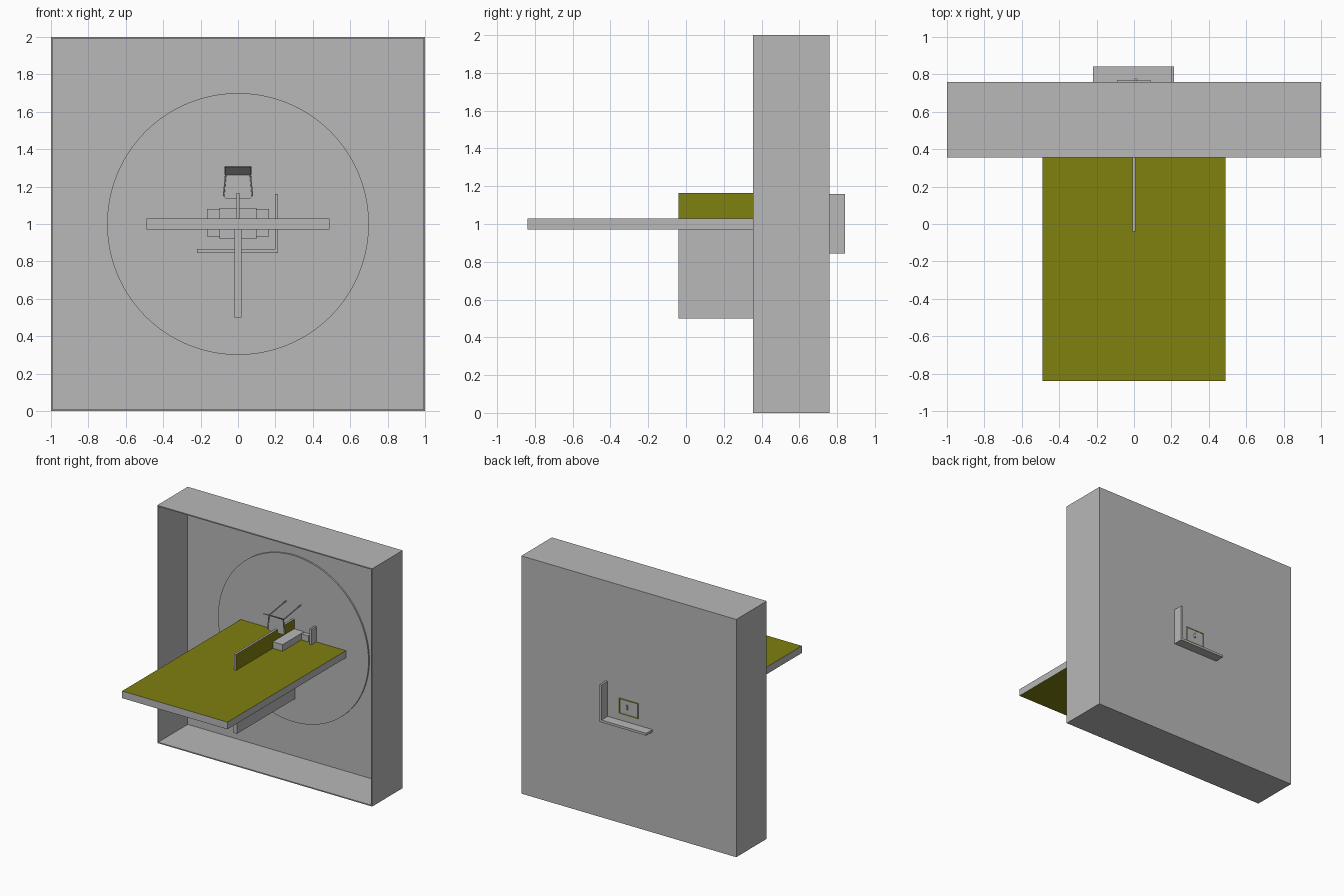
import bpy, bmesh
from mathutils import Vector

if "Cube" in bpy.data.objects:
    bpy.data.objects.remove(bpy.data.objects["Cube"], do_unlink=True)


def material(name, rgb):
    m = bpy.data.materials.new(name)
    m.use_nodes = True
    m.diffuse_color = (*rgb, 1)
    m.node_tree.nodes["Principled BSDF"].inputs["Base Color"].default_value = (*rgb, 1)
    return m


GREY = material("plain grey", (0.48, 0.48, 0.48))
OLIVE = material("olive", (0.215, 0.215, 0.005))


def finish(name, bm, olive_axis=None):
    """Turn a bmesh into an object; faces along olive_axis become olive."""
    bmesh.ops.recalc_face_normals(bm, faces=bm.faces)
    if olive_axis is not None:
        for f in bm.faces:
            f.material_index = int(abs(f.normal[olive_axis]) > 0.9)
    me = bpy.data.meshes.new(name)
    bm.to_mesh(me)
    bm.free()
    me.materials.append(GREY)
    me.materials.append(OLIVE)
    ob = bpy.data.objects.new(name, me)
    bpy.context.collection.objects.link(ob)
    return ob


def box(name, x, y, z, olive_axis=None):
    bm = bmesh.new()
    bmesh.ops.create_cube(bm, size=1)
    for v in bm.verts:
        v.co = [(r[0] + r[1]) / 2 + c * (r[1] - r[0]) for r, c in zip((x, y, z), v.co)]
    return finish(name, bm, olive_axis)


def prism(name, points, offset):
    """Extrude a flat outline by an offset."""
    bm = bmesh.new()
    face = bm.faces.new([bm.verts.new(p) for p in points])
    new = bmesh.ops.extrude_face_region(bm, geom=[face])["geom"]
    verts = [g for g in new if isinstance(g, bmesh.types.BMVert)]
    bmesh.ops.translate(bm, verts=verts, vec=offset)
    return finish(name, bm)


def rod(name, start, end, radius, sides=12):
    a, b = Vector(start), Vector(end)
    bm = bmesh.new()
    bmesh.ops.create_cone(bm, cap_ends=True, segments=sides, radius1=radius,
                          radius2=radius, depth=(b - a).length)
    turn = (b - a).to_track_quat("Z", "Y")
    for v in bm.verts:
        v.co = turn @ v.co + (a + b) / 2
    return finish(name, bm)


# Open-fronted casing: inset the front face and push it back
FRONT, BACK, WALL = 0.355, 0.76, 0.013
INNER = BACK - WALL
DISC = INNER - 0.012
casing = box("casing", (-1, 1), (FRONT, BACK), (0, 2))
bm = bmesh.new()
bm.from_mesh(casing.data)
front = min(bm.faces, key=lambda f: f.calc_center_median().y)
bmesh.ops.inset_region(bm, faces=[front], thickness=WALL)
new = bmesh.ops.extrude_discrete_faces(bm, faces=[front])["faces"]
bmesh.ops.translate(bm, verts=new[0].verts, vec=(0, INNER - FRONT, 0))
bm.to_mesh(casing.data)
bm.free()

# Round plate on the inner back wall
disc = rod("round_plate", (0, INNER, 1), (0, DISC, 1), 0.7, 96)
for p in disc.data.polygons:
    p.use_smooth = abs(p.normal.y) < 0.5

# Shelf and upright fins
box("shelf", (-0.49, 0.49), (-0.84, DISC), (0.97, 1.03), 2)
box("upper_fin", (-0.009, 0.009), (-0.04, DISC), (1.03, 1.165), 0)
box("lower_fin", (-0.018, 0.018), (-0.04, DISC), (0.5, 0.97))

# Central block and its mounting flange
box("central_block", (-0.1, 0.1), (0.45, DISC), (0.92, 1.085))
box("mounting_flange", (-0.165, 0.165), (0.7, DISC), (0.932, 1.08))

# L-shaped bracket passing through the back wall
prism("corner_bracket",
      [(-0.22, 0.67, 0.845), (0.215, 0.67, 0.845), (0.215, 0.67, 1.16),
       (0.197, 0.67, 1.16), (0.197, 0.67, 0.865), (-0.22, 0.67, 0.865)],
      (0, 0.173, 0))

# Hanging panel, tilted flap and support arms
prism("hanging_panel",
      [(-0.08, 0.51, 1.15), (-0.065, 0.51, 1.135), (0.065, 0.51, 1.135),
       (0.08, 0.51, 1.15), (0.06, 0.51, 1.265), (-0.06, 0.51, 1.265)],
      (0, 0.012, 0))
prism("tilted_flap",
      [(-0.07, 0.51, 1.262), (0.07, 0.51, 1.262),
       (0.07, 0.43, 1.305), (-0.07, 0.43, 1.305)],
      (0, 0.003, 0.006))
for side, name in ((-1, "right"), (1, "left")):
    rod(name + "_support_arm", (0.068 * side, 0.51, 1.265), (0.068 * side, DISC, 1.3), 0.005, 8)
    rod(name + "_hanger", (0.066 * side, 0.505, 1.265), (0.077 * side, 0.505, 1.15), 0.004, 8)

# Small door on the back: four olive strips round a grey panel, with a handle
box("door_panel", (-0.085, 0.085), (BACK - 0.002, BACK + 0.003), (0.925, 1.045))
strips = [((-0.09, 0.09), (0.92, 0.928)), ((-0.09, 0.09), (1.042, 1.05)),
          ((-0.09, -0.082), (0.928, 1.042)), ((0.082, 0.09), (0.928, 1.042))]
for i, (x, z) in enumerate(strips):
    box(f"door_frame_{i + 1}", x, (BACK - 0.002, BACK + 0.006), z, 1)
rod("door_handle", (0.01, BACK + 0.012, 0.975), (0.01, BACK + 0.012, 1.01), 0.008)
